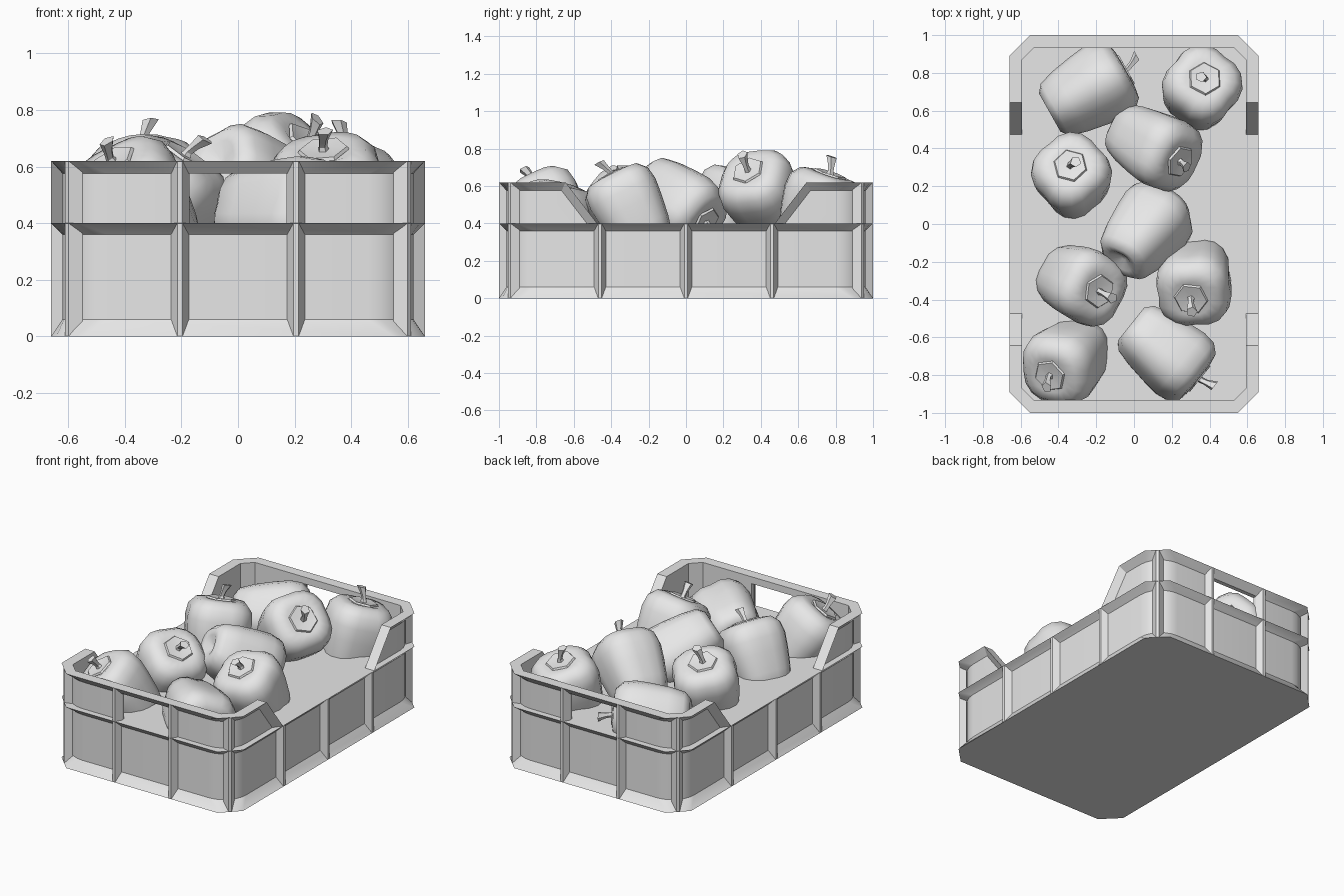
import bpy, bmesh, math
from mathutils import Vector, Matrix

if "Cube" in bpy.data.objects:
    bpy.data.objects.remove(bpy.data.objects["Cube"], do_unlink=True)

GREY = bpy.data.materials.new("plain grey")
GREY.use_nodes = True
GREY.diffuse_color = (0.8, 0.8, 0.8, 1)
GREY.node_tree.nodes["Principled BSDF"].inputs["Base Color"].default_value = (0.8, 0.8, 0.8, 1)

HALF_X, HALF_Y, CHAMFER = 0.66, 1.0, 0.11
FLOOR, TOP, RECESS, WALL = 0.40, 0.62, 0.04, 0.068
STEPS = 6


def finish(name, bm, angle=32):
    bmesh.ops.remove_doubles(bm, verts=bm.verts, dist=0.0002)
    bmesh.ops.recalc_face_normals(bm, faces=bm.faces)
    mesh = bpy.data.meshes.new(name)
    bm.to_mesh(mesh)
    bm.free()
    mesh.materials.append(GREY)
    ob = bpy.data.objects.new(name, mesh)
    bpy.context.scene.collection.objects.link(ob)
    bpy.ops.object.select_all(action="DESELECT")
    ob.select_set(True)
    bpy.context.view_layer.objects.active = ob
    bpy.ops.object.shade_smooth_by_angle(angle=math.radians(angle))
    return ob


def loft(bm, rings, closed=True, caps=True):
    """Skin a list of point rings with quads."""
    rows = [[bm.verts.new(p) for p in ring] for ring in rings]
    n = len(rows[0])
    for a, b in zip(rows, rows[1:]):
        for i in range(n if closed else n - 1):
            j = (i + 1) % n
            bm.faces.new((a[i], a[j], b[j], b[i]))
    if caps:
        bm.faces.new(rows[0])
        bm.faces.new(rows[-1])


def corner(offset):
    """Corner of the outline from the long end to the side; recessed panels are rounded."""
    x, y = HALF_X - offset, HALF_Y - offset
    pts = []
    for i in range(STEPS + 1):
        t = i / STEPS
        if offset == RECESS:
            r, a = 0.16, t * math.pi / 2
            pts.append((x - r + r * math.sin(a), y - r + r * math.cos(a)))
        else:
            c = CHAMFER - 0.7 * offset
            pts.append((x - c * (1 - t), y - c * t))
    return pts


def outline(offset, z):
    q = corner(offset)
    pts = q + [(x, -y) for x, y in q[::-1]]
    pts += [(-x, -y) for x, y in q] + [(-x, y) for x, y in q[::-1]]
    return [(x, y, z) for x, y in pts]


def slope_y(z):
    """Edge of the side opening at a given height."""
    return 0.475 + (z - FLOOR) * 0.77


def mirrored(bm):
    """Copy a quarter to all four corners."""
    for axis in (0, 1):
        copy = bmesh.ops.duplicate(bm, geom=bm.verts[:] + bm.edges[:] + bm.faces[:])
        for v in copy["geom"]:
            if isinstance(v, bmesh.types.BMVert):
                v.co[axis] *= -1


# Lower tray with flanged foot and rim
bm = bmesh.new()
loft(bm, [outline(0, 0), outline(RECESS, 0.06), outline(RECESS, 0.36), outline(0, FLOOR)])
finish("crate_tray", bm)

# Raised end walls, one quarter mirrored
bm = bmesh.new()
section = [(RECESS, FLOOR), (RECESS, 0.575), (0, TOP), (WALL, TOP), (WALL, FLOOR)]
lines = []
for off, z in section:
    pts = [(0.175, HALF_Y - off)] + corner(off) + [(HALF_X - off, slope_y(z))]
    lines.append([(x, y, z) for x, y in pts])
loft(bm, list(zip(*lines)))
mirrored(bm)
finish("end_walls", bm)

# Bars above the hand holes
bm = bmesh.new()
for s in (-1, 1):
    loft(bm, [[(x, s * (HALF_Y - off), z) for off, z in section[1:4] + [(WALL, 0.575)]]
              for x in (-0.175, 0.175)])
finish("handle_bars", bm)

# Flanges along the sloping edges of the side openings
bm = bmesh.new()
loft(bm, [[(HALF_X, slope_y(z), z), (HALF_X - WALL, slope_y(z), z),
           (HALF_X - WALL, slope_y(z) + 0.055, z), (HALF_X - RECESS, slope_y(z) + 0.055, z)]
          for z in (FLOOR, TOP)])
mirrored(bm)
finish("slope_flanges", bm)

# Tapered ribs around the crate
bm = bmesh.new()


def rib(x, y, direction, z0, z1):
    d = Vector((direction[0], direction[1], 0)).normalized()
    t = Vector((-d.y, d.x, 0))
    base = Vector((x, y, 0))
    shape = [(0.009, 0), (0.034, RECESS + 0.005), (-0.034, RECESS + 0.005), (-0.009, 0)]
    loft(bm, [[base + t * w - d * k + Vector((0, 0, z)) for w, k in shape] for z in (z0, z1)])


for z0, z1 in ((0.002, FLOOR - 0.002), (FLOOR, TOP - 0.002)):
    for sy in (-1, 1):
        for sx in (-1, 1):
            rib(sx * 0.205, sy * HALF_Y, (0, sy), z0, z1)
            rib(sx * (HALF_X - CHAMFER / 2), sy * (HALF_Y - CHAMFER / 2), (sx, sy), z0, z1)
for sx in (-1, 1):
    for y in (-0.46, 0, 0.46):
        rib(sx * HALF_X, y, (sx, 0), 0.002, FLOOR - 0.002)
finish("crate_ribs", bm)


# Bell peppers: lobed body, pointed cap and flared stem
BODY = [(0.015, -0.19), (0.07, -0.22), (0.11, -0.225), (0.15, -0.19), (0.175, -0.1),
        (0.195, 0.02), (0.205, 0.11), (0.195, 0.18), (0.155, 0.225), (0.10, 0.235), (0.04, 0.215)]
STEM = [(0.028, 0.21, 0), (0.016, 0.25, 0), (0.018, 0.28, 0.012), (0.03, 0.325, 0.035)]


def circle(r, z, n, shift=0, lobes=0.0, turn=0.0):
    pts = []
    for i in range(n):
        a = 2 * math.pi * i / n
        k = r * (1 + lobes * (abs(math.cos(2 * a + turn)) - 0.6))
        pts.append((k * math.cos(a) + shift, k * math.sin(a), z))
    return pts


def pepper(name, centre, axis, turn):
    place = (Matrix.Translation(centre) @ Vector(axis).to_track_quat("Z", "Y").to_matrix().to_4x4()
             @ Matrix.Rotation(turn, 4, "Z"))
    bm = bmesh.new()
    loft(bm, [circle(r, z, 20, 0, 0.14, turn) for r, z in BODY])
    bm.transform(place)
    finish(name, bm, 60)
    bm = bmesh.new()
    loft(bm, [circle(0.092, 0.232, 6), circle(0.085, 0.243, 6), circle(0.03, 0.236, 6)])
    loft(bm, [circle(r, z, 5, s) for r, z, s in STEM])
    bm.transform(place)
    finish(name + "_stem", bm)


PEPPERS = [
    ((-0.25, 0.70, 0.44), (0.8, 0.45, 0)),
    ((0.35, 0.70, 0.44), (0.1, 0.28, 0.9)),
    ((0.09, 0.42, 0.53), (0.6, -0.35, 0.6)),
    ((-0.325, 0.235, 0.45), (-0.05, 0.3, 0.9)),
    ((0.05, -0.05, 0.52), (0.5, 0.6, -0.45)),
    ((-0.30, -0.31, 0.44), (0.5, -0.2, 0.85)),
    ((0.33, -0.29, 0.45), (-0.12, -0.45, 0.88)),
    ((-0.34, -0.71, 0.43), (-0.45, -0.4, 0.8)),
    ((0.16, -0.67, 0.43), (0.75, -0.6, 0)),
]
for i, (centre, axis) in enumerate(PEPPERS):
    pepper(f"pepper_{i + 1}", centre, axis, 0.9 * i)
